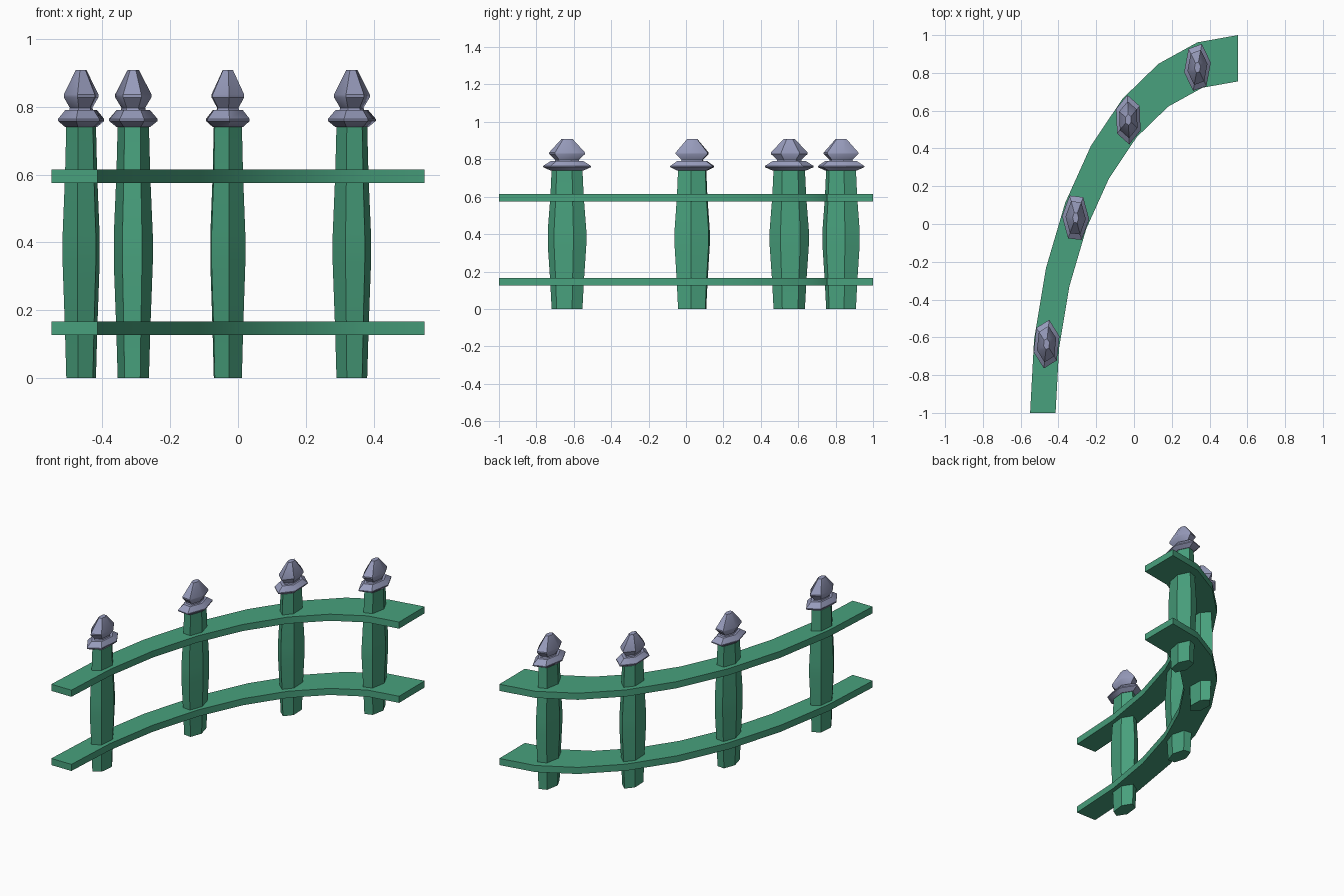
import bpy, math

if "Cube" in bpy.data.objects:
    bpy.data.objects.remove(bpy.data.objects["Cube"])

SQUEEZE = 0.55  # the fence is a quarter ellipse, narrower in x than in y


def material(name, rgb):
    m = bpy.data.materials.new(name)
    m.diffuse_color = (*rgb, 1)
    m.use_nodes = True
    m.node_tree.nodes["Principled BSDF"].inputs["Base Color"].default_value = m.diffuse_color
    return m


green = material("painted green", (0.065, 0.355, 0.205))
metal = material("grey violet", (0.31, 0.33, 0.50))


def build(name, rings, mat, smooth_angle):
    """Skin a list of equally long closed rings and cap both ends."""
    n = len(rings[0])
    verts = [v for ring in rings for v in ring]
    faces = [(i * n + j, i * n + (j + 1) % n, (i + 1) * n + (j + 1) % n, (i + 1) * n + j)
             for i in range(len(rings) - 1) for j in range(n)]
    faces += [tuple(reversed(range(n))), tuple(range(len(verts) - n, len(verts)))]
    me = bpy.data.meshes.new(name)
    me.from_pydata(verts, [], faces)
    me.materials.append(mat)
    ob = bpy.data.objects.new(name, me)
    bpy.context.collection.objects.link(ob)
    bpy.ops.object.select_all(action='DESELECT')
    ob.select_set(True)
    bpy.context.view_layer.objects.active = ob
    bpy.ops.object.shade_smooth_by_angle(angle=math.radians(smooth_angle))
    return ob


def lathe(name, profile, centre, turn, mat):
    """Six-sided turned part, squeezed in x."""
    rings = []
    for r, z in profile:
        rings.append([(centre[0] + SQUEEZE * r * math.cos(turn + k * math.pi / 3),
                       centre[1] + r * math.sin(turn + k * math.pi / 3), z)
                      for k in range(6)])
    return build(name, rings, mat, 35)


# Curved rails: rectangular section swept along the quarter ellipse
for label, z0, z1 in (("lower_rail", 0.126, 0.166), ("upper_rail", 0.575, 0.615)):
    rings = []
    for i in range(9):
        a = math.radians(11.25 * i)
        rings.append([(0.55 - SQUEEZE * r * math.cos(a), -1 + r * math.sin(a), z)
                      for r, z in ((2.0, z0), (2.0, z1), (1.755, z1), (1.755, z0))])
    build(label, rings, green, 30)

# Posts with collar and pointed finial
post = [(0.084, 0), (0.092, 0.15), (0.105, 0.34), (0.105, 0.42), (0.091, 0.60), (0.084, 0.745)]
collar = [(0.090, 0.74), (0.131, 0.758), (0.131, 0.764), (0.090, 0.79)]
finial = [(0.070, 0.785), (0.064, 0.797), (0.098, 0.828), (0.098, 0.836), (0.030, 0.909)]
centres = [(-0.463, -0.636), (-0.309, 0.033), (-0.030, 0.552), (0.336, 0.829)]
for i, c in enumerate(centres):
    turn = math.radians(78.75 - 22.5 * i)
    lathe(f"post_{i + 1}", post, c, turn, green)
    lathe(f"collar_{i + 1}", collar, c, turn, metal)
    lathe(f"finial_{i + 1}", finial, c, turn, metal)
